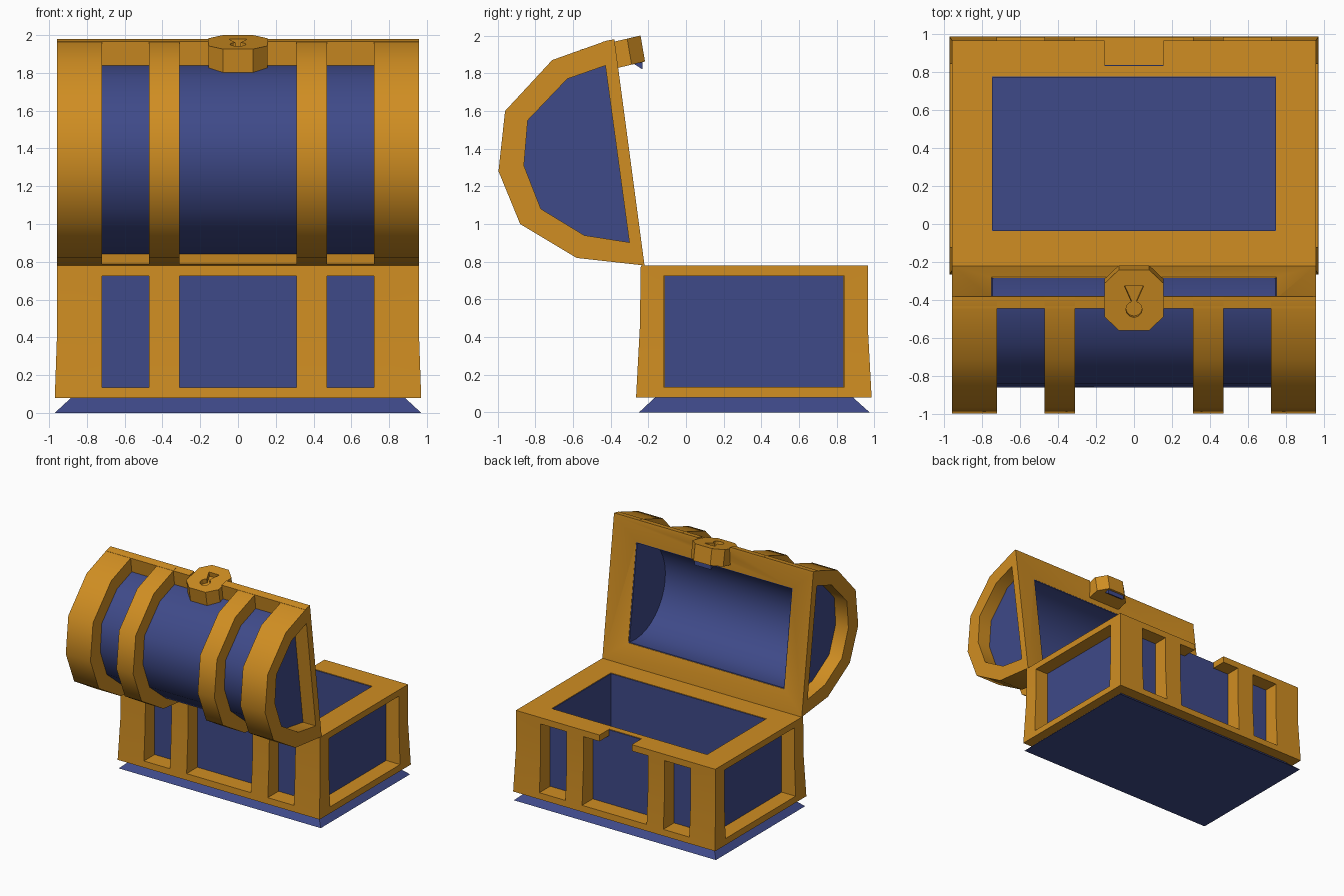
import bpy, bmesh, math

if "Cube" in bpy.data.objects:
    bpy.data.objects.remove(bpy.data.objects["Cube"])


def material(name, rgb):
    m = bpy.data.materials.new(name)
    m.diffuse_color = (*rgb, 1)
    m.use_nodes = True
    m.node_tree.nodes["Principled BSDF"].inputs["Base Color"].default_value = m.diffuse_color
    return m


WOOD = material("golden wood", (0.63, 0.27, 0.016))
BLUE = material("dark blue", (0.049, 0.068, 0.25))


def loft(name, rings, mat=None):
    """Solid through successive rings of points, capped at both ends."""
    bm = bmesh.new()
    loops = [[bm.verts.new(p) for p in ring] for ring in rings]
    n = len(loops[0])
    for a, b in zip(loops, loops[1:]):
        for i in range(n):
            j = (i + 1) % n
            bm.faces.new((a[i], a[j], b[j], b[i]))
    bm.faces.new(loops[0])
    bm.faces.new(loops[-1])
    bmesh.ops.recalc_face_normals(bm, faces=bm.faces)
    me = bpy.data.meshes.new(name)
    bm.to_mesh(me)
    bm.free()
    if mat:
        me.materials.append(mat)
    ob = bpy.data.objects.new(name, me)
    bpy.context.collection.objects.link(ob)
    return ob


def rect(x, y0, y1, z):
    return [(-x, y0, z), (x, y0, z), (x, y1, z), (-x, y1, z)]


def box(name, x0, x1, y0, y1, z0, z1, mat=None):
    return loft(name, [[(x0, y0, z), (x1, y0, z), (x1, y1, z), (x0, y1, z)]
                       for z in (z0, z1)], mat)


def extrude_x(name, profile, x0, x1, mat=None):
    return loft(name, [[(x, y, z) for y, z in profile] for x in (x0, x1)], mat)


def cut(ob, cutters):
    for c in cutters:
        m = ob.modifiers.new("cut", 'BOOLEAN')
        m.operation, m.solver, m.object = 'DIFFERENCE', 'EXACT', c
    dg = bpy.context.evaluated_depsgraph_get()
    me = bpy.data.meshes.new_from_object(ob.evaluated_get(dg))
    ob.modifiers.clear()
    ob.data = me
    for c in cutters:
        bpy.data.objects.remove(c)


def smooth(ob):
    bpy.ops.object.select_all(action='DESELECT')
    ob.select_set(True)
    bpy.context.view_layer.objects.active = ob
    bpy.ops.object.shade_smooth_by_angle(angle=math.radians(40))


# Base frame: flared box with three panels front and back, one per end
frame = loft("base_frame", [rect(0.97, -0.265, 0.985, 0.08),
                            rect(0.957, -0.245, 0.965, 0.45),
                            rect(0.957, -0.24, 0.965, 0.78)], WOOD)
cutters = [box("hollow", -0.79, 0.79, -0.07, 0.79, 0.0, 0.722)]
for x0, x1 in ((-0.72, -0.47), (-0.31, 0.31), (0.47, 0.72)):
    for y0, y1 in ((-0.5, -0.075), (0.795, 1.2)):
        cutters.append(box("panel", x0, x1, y0, y1, 0.135, 0.725))
for s in (-1, 1):
    cutters.append(box("panel", *sorted((s * 0.795, s * 1.2)), -0.12, 0.84, 0.135, 0.725))
cutters.append(box("mouth", -0.746, 0.746, -0.036, 0.776, 0.6, 0.9))
cutters.append(box("lock_notch", -0.155, 0.155, 0.83, 1.2, 0.6, 0.9))
cut(frame, cutters)
smooth(frame)

# Blue body inside the frame, spreading out at the foot, lining the mouth
body = loft("base_body", [rect(0.97, -0.25, 0.975, 0.0),
                          rect(0.835, -0.115, 0.835, 0.125),
                          rect(0.835, -0.115, 0.835, 0.776)], BLUE)
cut(body, [box("cavity", -0.741, 0.741, -0.031, 0.771, 0.12, 0.9)])

# Lid profiles (y, z), from the hinge round to the lip
outer = [(-0.22, 0.78), (-0.58, 0.82), (-0.88, 1.0), (-0.995, 1.28),
         (-0.96, 1.6), (-0.71, 1.87), (-0.42, 1.973), (-0.38, 1.98)]
inner = [(-0.285, 0.9), (-0.54, 0.94), (-0.77, 1.08), (-0.86, 1.31),
         (-0.84, 1.55), (-0.63, 1.77), (-0.43, 1.84), (-0.40, 1.845)]
barrel = [(-0.27, 0.835), (-0.55, 0.9)] + inner[2:]
N = (0.991, 0.132)     # direction the open lid faces
D = (-0.132, 0.991)    # direction up along the lid opening


def lid_point(depth, t):
    """(y, z) at a depth behind the lid opening, t along it from its middle."""
    return (-0.295 - depth * N[0] + t * D[0], 1.345 - depth * N[1] + t * D[1])


# Lid bands: outer pair and inner pair
strip = outer + inner[::-1]
for side, s in (("left", -1), ("right", 1)):
    for kind, x0, x1 in (("end", 0.72, 0.957), ("middle", 0.31, 0.47)):
        smooth(extrude_x(f"lid_{kind}_band_{side}", strip, s * x0, s * x1, WOOD))

# Lid rim: a slab whose face slopes in to the opening
rim = extrude_x("lid_rim", [(-0.22, 0.78), (-0.285, 0.787), (-0.445, 1.966),
                            (-0.38, 1.98)], -0.957, 0.957, WOOD)


def slope_ring(x, t0, t1, depth):
    return [(sx * x, *lid_point(depth, t)) for sx, t in ((-1, t0), (1, t0), (1, t1), (-1, t1))]


slope = loft("rim_slope", [slope_ring(0.96, -0.56, 0.63, -0.002),
                           slope_ring(0.75, -0.398, 0.442, 0.037)])
opening = extrude_x("rim_opening", [lid_point(d, t) for d, t in
                                    ((-0.2, -0.398), (0.2, -0.398), (0.2, 0.442), (-0.2, 0.442))],
                    -0.75, 0.75)

# Lid barrel with a rounded hollow
shell = extrude_x("lid_barrel", barrel, -0.835, 0.835, BLUE)
hollow = [lid_point(-0.2, -0.392)]
for i in range(19):
    a = math.pi * i / 18
    hollow.append(lid_point(0.06 + 0.42 * math.sin(a), 0.0215 - 0.4135 * math.cos(a)))
hollow.append(lid_point(-0.2, 0.435))
cut(shell, [extrude_x("lid_hollow", hollow, -0.742, 0.742)])
smooth(shell)

# Lock plate with keyhole, lying across the lip of the lid
LN = (0.974, 0.227)
LD = (-0.17, 0.985)


def lock_prism(name, shape, w0, w1, mat=None):
    return loft(name, [[(x, -0.40 + v * LN[0] + w * LD[0], 1.963 + v * LN[1] + w * LD[1])
                        for x, v in shape] for w in (w0, w1)], mat)


a, c = 0.155, 0.08
octagon = [(-a, -0.09), (-c, -0.163), (c, -0.163), (a, -0.09),
           (a, 0.09), (c, 0.163), (-c, 0.163), (-a, 0.09)]
lock = lock_prism("lock_plate", octagon, -0.14, 0.0, WOOD)
circle = [(0.043 * math.cos(i * math.pi / 6), -0.05 + 0.043 * math.sin(i * math.pi / 6))
          for i in range(12)]
cut(lock, [lock_prism("key_hole", circle, -0.04, 0.1),
           lock_prism("key_slot", [(0, -0.04), (0.05, 0.075), (-0.05, 0.075)], -0.04, 0.1)])
cut(rim, [slope, opening, lock_prism("lock_seat", octagon, -0.06, 0.1)])
smooth(rim)

# Small blue catch under the lock
extrude_x("lock_catch", [(-0.29, 1.858), (-0.232, 1.875), (-0.23, 1.82)], -0.08, 0.08, BLUE)
